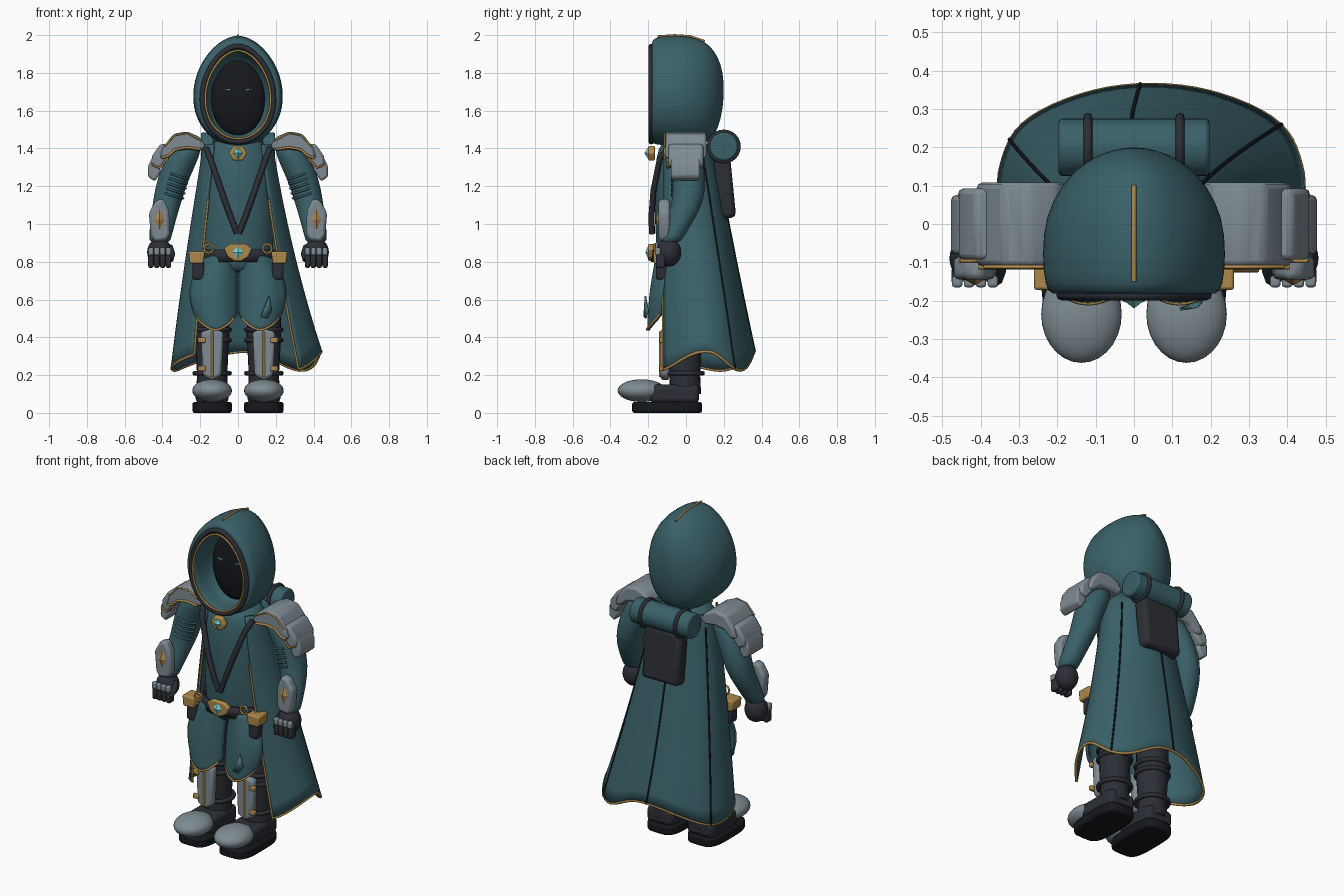
import bpy, bmesh, math
from mathutils import Vector, Matrix
from math import sin, cos, pi

if "Cube" in bpy.data.objects:
    bpy.data.objects.remove(bpy.data.objects["Cube"])


def material(name, rgb):
    m = bpy.data.materials.new(name)
    m.diffuse_color = (*rgb, 1)
    m.use_nodes = True
    m.node_tree.nodes["Principled BSDF"].inputs["Base Color"].default_value = m.diffuse_color
    return m


TEAL = material("teal_cloth", (.042, .12, .14))
DARK = material("dark_leather", (.025, .028, .036))
BLACK = material("shadow_black", (.008, .009, .012))
STEEL = material("steel", (.21, .26, .29))
GOLD = material("gold", (.42, .25, .07))
GEM = material("gem", (.2, .65, .65))


def finish(ob, mat, angle=40):
    ob.data.materials.clear()
    ob.data.materials.append(mat)
    bpy.ops.object.select_all(action='DESELECT')
    ob.select_set(True)
    bpy.context.view_layer.objects.active = ob
    bpy.ops.object.shade_smooth_by_angle(angle=math.radians(angle))
    return ob


def mesh(name, verts, faces, mat, bevel=0, thick=0, sub=0, angle=40):
    me = bpy.data.meshes.new(name)
    me.from_pydata([tuple(v) for v in verts], [], faces)
    bm = bmesh.new()
    bm.from_mesh(me)
    bmesh.ops.recalc_face_normals(bm, faces=bm.faces)
    bm.to_mesh(me)
    bm.free()
    ob = bpy.data.objects.new(name, me)
    bpy.context.collection.objects.link(ob)
    finish(ob, mat, angle)
    if thick:
        m = ob.modifiers.new("thickness", 'SOLIDIFY')
        m.thickness, m.offset = thick, 0
    if bevel:
        m = ob.modifiers.new("bevel", 'BEVEL')
        m.width, m.segments = bevel, 2
    if sub:
        m = ob.modifiers.new("smooth", 'SUBSURF')
        m.levels = m.render_levels = sub
    return ob


def loft(name, rings, mat, closed=True, cap=True, **kw):
    n = len(rings[0])
    verts = [p for r in rings for p in r]
    faces = [(i * n + j, i * n + (j + 1) % n, (i + 1) * n + (j + 1) % n, (i + 1) * n + j)
             for i in range(len(rings) - 1) for j in range(n if closed else n - 1)]
    if cap and closed:
        faces += [tuple(range(n)), tuple(range(len(verts) - n, len(verts)))]
    return mesh(name, verts, faces, mat, **kw)


def ring(cx, cy, z, rx, ry, n=24):
    return [(cx + rx * sin(2 * pi * i / n), cy + ry * cos(2 * pi * i / n), z) for i in range(n)]


def prism(name, pts, y0, y1, mat, bevel=.008):
    return loft(name, [[(x, y, z) for x, z in pts] for y in (y0, y1)], mat, bevel=bevel)


def box(name, c, size, mat, bevel=.01, rot=None):
    R = rot or Matrix.Identity(3)
    q = [(-1, -1), (1, -1), (1, 1), (-1, 1)]
    rings = [[Vector(c) + R @ Vector((a * size[0] / 2, b * size[1] / 2, k * size[2] / 2)) for a, b in q]
             for k in (-1, 1)]
    return loft(name, rings, mat, bevel=bevel)


def ball(name, c, r, mat):
    bpy.ops.mesh.primitive_uv_sphere_add(segments=28, ring_count=18, location=c)
    ob = bpy.context.object
    ob.name, ob.scale = name, r
    return finish(ob, mat, 180)


def tube(name, pts, r, mat, cyclic=False):
    cu = bpy.data.curves.new(name, 'CURVE')
    cu.dimensions, cu.bevel_depth, cu.bevel_resolution, cu.use_fill_caps = '3D', r, 2, True
    sp = cu.splines.new('POLY')
    sp.points.add(len(pts) - 1)
    for p, co in zip(sp.points, pts):
        p.co = (*co, 1)
    sp.use_cyclic_u = cyclic
    ob = bpy.data.objects.new(name, cu)
    bpy.context.collection.objects.link(ob)
    bpy.ops.object.select_all(action='DESELECT')
    ob.select_set(True)
    bpy.context.view_layer.objects.active = ob
    bpy.ops.object.convert(target='MESH')
    return finish(bpy.context.object, mat, 60)


def gem(name, x, y, z, w, h, d, mat):
    v = [(x + w, y, z), (x, y, z + h), (x - w, y, z), (x, y, z - h), (x, y - d, z), (x, y + d, z)]
    f = [(i, (i + 1) % 4, k) for i in range(4) for k in (4, 5)]
    return mesh(name, v, f, mat, angle=10)


# torso and belt
loft("tunic", [ring(0, -.01, z, rx, ry) for z, rx, ry in
     [(.74, .17, .13), (.78, .18, .14), (.9, .19, .15), (1.1, .195, .16), (1.3, .19, .155),
      (1.4, .18, .14), (1.46, .1, .1)]], TEAL, sub=1, angle=60)
loft("belt", [ring(0, -.01, z, .21, .165, 40) for z in (.8, .865)], DARK, cap=False, thick=.02)
prism("buckle", [(-.075, .87), (-.04, .895), (.04, .895), (.075, .87), (.055, .825), (.02, .805),
                 (-.02, .805), (-.055, .825)], -.2, -.17, GOLD)
gem("buckle_gem", 0, -.2, .85, .03, .035, .015, GEM)


# cloak: swept open shell with wavy hem, drifting to +x
def cloak(t, v):
    th = t * pi * .75
    yc, back = .13 * v, .14 + .09 * v
    front = (yc + .115) / .707
    hem = .05 * cos(2 * pi * t / (.7 if t > 0 else 1.15)) * v ** 3
    fold = 1 + .015 * v * cos(t * 16)
    return Vector((.045 * v * v + (.18 + .215 * v ** 1.1) * sin(th) * fold,
                   yc + (back if cos(th) > 0 else front) * cos(th), 1.42 - 1.145 * v + hem))


T = [i / 24 for i in range(-24, 25)]
V = [i / 16 for i in range(17)]
loft("cloak", [[cloak(t, v) for t in T] for v in V], TEAL, closed=False, thick=.012, angle=80)
tube("cloak_hem_trim", [cloak(t, 1) for t in T], .008, GOLD)
for t in (-.5, -.03, .42):
    tube("cloak_seam", [cloak(t, v) * 1 + Vector((sin(t * 2.3), cos(t * 2.3), 0)) * .006 for v in V[1:]], .005, BLACK)


# hood: egg-shaped sections swept from back to front, then turned inward
def egg(y, w, top, bot, n=32):
    c, h = (top + bot) / 2, (top - bot) / 2
    out = []
    for i in range(n):
        a = 2 * pi * i / n
        out.append((w * sin(a) * (1 - .1 * cos(a) - .08 * max(0, cos(a)) ** 3), y, c + h * cos(a)))
    return out


loft("hood", [egg(*r) for r in [
    (.2, .025, 1.76, 1.66), (.185, .085, 1.85, 1.55), (.15, .145, 1.92, 1.46), (.1, .19, 1.97, 1.42),
    (.02, .232, 1.995, 1.405), (-.08, .24, 2.0, 1.41), (-.165, .232, 1.99, 1.42), (-.185, .215, 1.965, 1.43),
    (-.18, .18, 1.925, 1.455), (-.1, .17, 1.9, 1.45), (-.02, .15, 1.88, 1.46), (0, .05, 1.72, 1.6)]],
    TEAL, sub=1, angle=180)
tube("hood_rim", egg(-.185, .188, 1.94, 1.435, 48), .014, DARK, True)
tube("hood_rim_trim", egg(-.192, .172, 1.918, 1.452, 48), .006, GOLD, True)
tube("hood_ridge_trim", [(0, -.15, 1.993), (0, -.06, 1.999), (0, .02, 1.994), (0, .1, 1.968)], .006, GOLD)
ball("face_shadow", (0, -.03, 1.665), (.145, .06, .205), BLACK)

# clasp under the hood
prism("clasp", [(.05 * cos(k * pi / 3), 1.375 + .045 * sin(k * pi / 3)) for k in range(6)], -.2, -.165, GOLD)
gem("clasp_gem", 0, -.2, 1.375, .026, .032, .02, GEM)

# pack and bedroll
box("pack", (0, .205, 1.19), (.25, .09, .32), DARK, .025, Matrix.Rotation(.1, 3, 'X'))
loft("bedroll", [[(x, .2 + .075 * cos(k * pi / 14), 1.41 + .075 * sin(k * pi / 14)) for k in range(28)]
                 for x in (-.197, .197)], TEAL, bevel=.01)

for s in (-1, 1):
    def m(pts):
        return [(s * p[0], *p[1:]) for p in pts]
    X = s * .137
    tube("bedroll_strap", [(s * .12, .2 + .078 * cos(k * pi / 12), 1.41 + .078 * sin(k * pi / 12))
                           for k in range(24)], .012, DARK, True)
    box("eye", (s * .06, -.085, 1.712), (.036, .012, .006), GEM, .001, Matrix.Rotation(-s * .12, 3, 'Y'))
    # boots and legs
    loft("sole", [[(X + .105 * math.copysign(abs(sin(a)) ** .5, sin(a)),
                    -.1 + .185 * math.copysign(abs(cos(a)) ** .6, cos(a)), z)
                   for a in [2 * pi * i / 32 for i in range(32)]] for z in (0, .058)], BLACK, bevel=.012)
    box("boot_foot", (X, -.06, .1), (.175, .26, .1), DARK, .025)
    ball("toe_cap", (X, -.235, .118), (.105, .127, .06), STEEL)
    loft("boot_shaft", [ring(X, -.005, z, r, r) for z, r in
                        [(.1, .085), (.2, .08), (.3, .085), (.42, .092), (.46, .09), (.78, .09)]], DARK)
    for z in (.21, .385, .44):
        tube("boot_strap", ring(X, -.005, z, .092, .092), .013, DARK, True)
    prism("shin_guard", [(X + a, z) for a, z in [(-.06, .43), (0, .445), (.06, .43), (.05, .2), (0, .17), (-.05, .2)]],
          -.135, -.085, STEEL, .015)
    tube("shin_trim", [(X, -.137, .43), (X, -.137, .19)], .007, GOLD)
    for z in (.235, .385):
        box("shin_clip", (X + s * .055, -.13, z), (.04, .022, .028), GOLD, .005)

    # puffed front skirt panel with gold edge
    def panel(u, v):
        outer = .18 + .06 * sin(pi * min(1, v * .85)) + .02 * v
        return Vector((s * (.008 + (outer - .008) * u),
                       -.155 - .045 * v ** 1.2 - .012 * sin(pi * v) + .07 * (abs(2 * u - 1.0) ** 2.2),
                       .83 - v * (.31 + .085 * sin(pi * u) ** .8)))
    U = [i / 14 for i in range(15)]
    loft("skirt_panel", [[panel(u, v) for u in U] for v in U], TEAL, closed=False, thick=.012, angle=80)
    tube("skirt_trim", [panel(u, .985) + Vector((0, -.007, 0)) for u in U[1:]], .006, GOLD)
    # pouches, rings and chest straps
    box("pouch", (s * .21, -.125, .755), (.06, .07, .1), DARK, .012)
    prism("pouch_flap", m([(.175, .855), (.262, .855), (.255, .79), (.185, .79)]), -.172, -.08, GOLD)
    tube("belt_ring", [(s * .155 + .024 * cos(k * pi / 8), -.165, .87 + .024 * sin(k * pi / 8))
                       for k in range(16)], .006, GOLD, True)
    tube("chest_strap", m([(.17, -.1, 1.4), (.145, -.14, 1.34), (.09, -.172, 1.18), (.04, -.183, 1.04),
                           (.005, -.18, .95)]), .016, DARK)
    tube("cloak_edge_trim", [cloak(s, v) + Vector((0, -.006, 0)) for v in V[4:]], .006, GOLD)
    # sleeve with elbow folds
    loft("sleeve", [ring(s * x, y, z, rx, ry, 20) for x, y, z, rx, ry in
                    [(.25, 0, 1.43, .06, .07), (.29, .005, 1.36, .09, .088), (.345, .015, 1.24, .085, .088),
                     (.372, .015, 1.13, .077, .085), (.395, -.025, 1.03, .069, .075),
                     (.412, -.075, .93, .06, .062), (.414, -.085, .9, .055, .056)]], TEAL, sub=1, angle=60)
    for k in range(5):
        z, x = 1.26 - .026 * k, .337 + .007 * k
        tube("sleeve_fold", [(s * (x + .085 * sin(a)), .013 - .088 * cos(a), z + .02 * sin(a * 1.5))
                             for a in [-1.1 + .17 * i for i in range(9)]], .006, TEAL)
    # layered shoulder armour
    prism("shoulder_plate_top", m([(.17, 1.41), (.2, 1.46), (.27, 1.49), (.34, 1.478), (.395, 1.41), (.415, 1.35),
                                   (.375, 1.345), (.33, 1.385), (.27, 1.395), (.2, 1.385)]), -.11, .108, STEEL, .015)
    prism("shoulder_plate_mid", m([(.35, 1.42), (.41, 1.425), (.455, 1.36), (.46, 1.31), (.415, 1.29), (.36, 1.36)]),
          -.093, .092, STEEL, .014)
    prism("shoulder_plate_low", m([(.41, 1.36), (.45, 1.36), (.475, 1.31), (.477, 1.25), (.44, 1.225), (.41, 1.27)]),
          -.08, .075, STEEL, .012)
    tube("shoulder_trim", m([(.405, -.112, 1.35), (.37, -.112, 1.36), (.33, -.112, 1.395), (.27, -.112, 1.405),
                             (.2, -.112, 1.395)]), .007, GOLD)
    tube("shoulder_trim_top", m([(.19, -.112, 1.44), (.27, -.112, 1.482), (.335, -.112, 1.47), (.39, -.112, 1.41)]),
         .005, GOLD)
    tube("shoulder_trim_mid", m([(.37, -.096, 1.35), (.415, -.096, 1.297), (.455, -.096, 1.315)]), .006, GOLD)
    # bracer
    prism("bracer", m([(.365, 1.07), (.395, 1.135), (.435, 1.125), (.472, 1.06), (.462, .94), (.44, .905),
                       (.375, .915), (.36, .95)]), -.145, -.085, STEEL, .016)
    gem("bracer_emblem", s * .415, -.145, 1.025, .026, .055, .015, GOLD)
    # gloved fist
    ball("fist", (s * .415, -.09, .85), (.066, .065, .075), DARK)
    for k in range(4):
        x = s * (.368 + .031 * k)
        box("finger", (x, -.135, .805), (.029, .05, .075), DARK, .01)
        box("knuckle", (x, -.15, .855), (.027, .03, .04), STEEL, .007)
    tube("thumb", m([(.362, -.09, .88), (.35, -.12, .845), (.36, -.145, .81)]), .018, DARK)

# mended patch on one skirt panel
mesh("skirt_patch", [(.12, -.222, .51), (.165, -.215, .62), (.178, -.2, .54), (.155, -.213, .5)],
     [(0, 1, 2, 3)], material("patch", (.06, .17, .19)), thick=.008)
